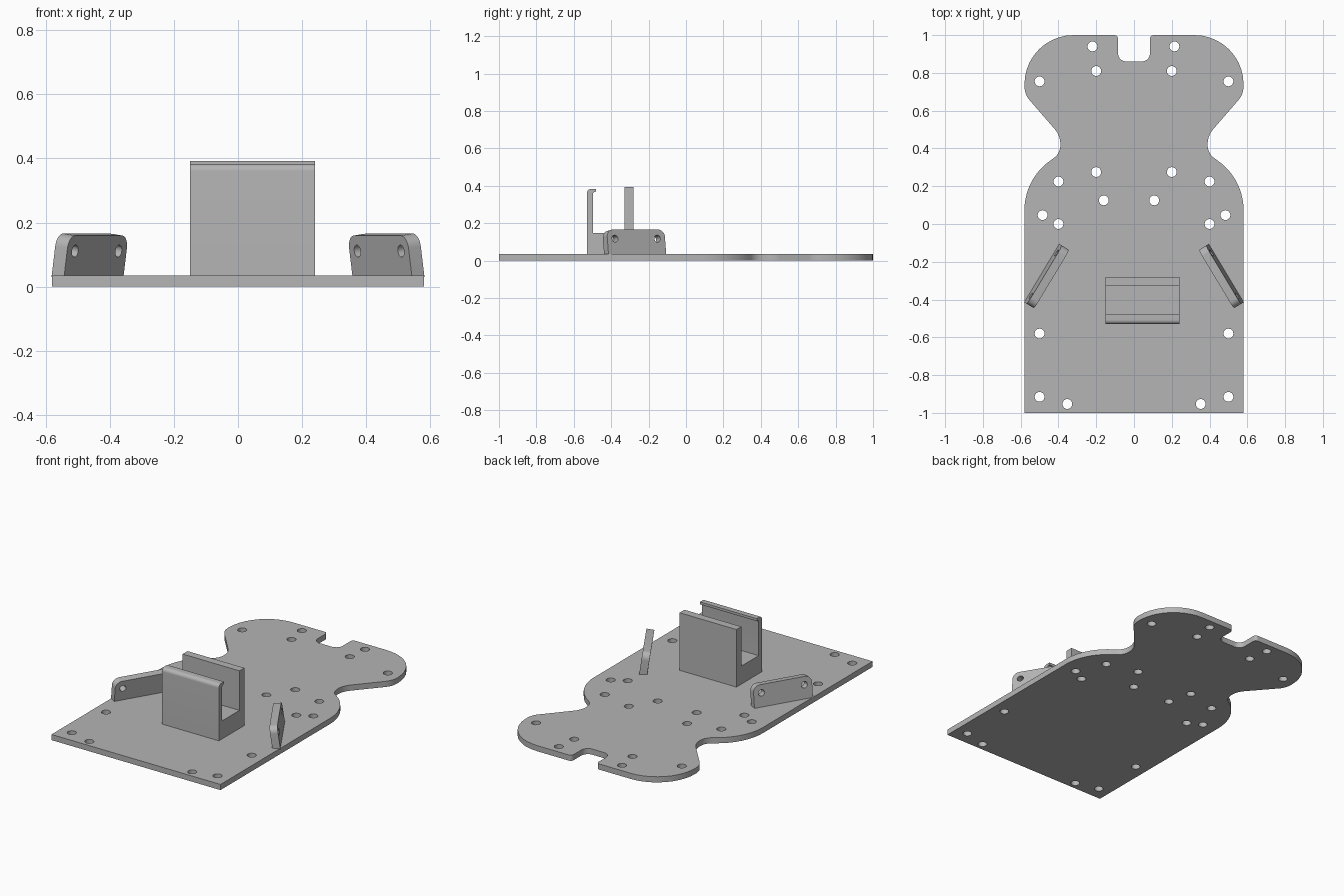
import bpy, bmesh, math
from mathutils import Matrix, Vector

old = bpy.data.objects.get("Cube")
if old:
    bpy.data.objects.remove(old, do_unlink=True)

grey = bpy.data.materials.new("plain_grey")
grey.use_nodes = True
colour = (0.46, 0.46, 0.46, 1)
grey.diffuse_color = colour
grey.node_tree.nodes["Principled BSDF"].inputs["Base Color"].default_value = colour


def rounded(corners, steps=10):
    """Closed outline from (x, y, radius) corners, each rounded by a tangent arc."""
    out = []
    for i, (x, y, r) in enumerate(corners):
        p = Vector((x, y))
        if r == 0:
            out.append(p)
            continue
        a = (Vector(corners[i - 1][:2]) - p).normalized()
        b = (Vector(corners[(i + 1) % len(corners)][:2]) - p).normalized()
        half = a.angle(b) / 2
        centre = p + (a + b).normalized() * (r / math.sin(half))
        start = p + a * (r / math.tan(half)) - centre
        end = p + b * (r / math.tan(half)) - centre
        a0 = math.atan2(start.y, start.x)
        turn = math.atan2(start.x * end.y - start.y * end.x, start.dot(end))
        for k in range(steps + 1):
            t = a0 + turn * k / steps
            out.append(centre + Vector((math.cos(t), math.sin(t))) * r)
    return out


def circle(x, y, r, sides=24):
    return [Vector((x + r * math.cos(math.tau * k / sides),
                    y + r * math.sin(math.tau * k / sides))) for k in range(sides)]


def slab(name, loops, thickness, matrix):
    """Extrude an outline with holes evenly about its plane, then place it."""
    curve = bpy.data.curves.new(name + "_outline", "CURVE")
    curve.dimensions = "2D"
    curve.fill_mode = "BOTH"
    curve.extrude = thickness / 2
    for loop in loops:
        spline = curve.splines.new("POLY")
        spline.points.add(len(loop) - 1)
        for point, co in zip(spline.points, loop):
            point.co = (co.x, co.y, 0, 1)
        spline.use_cyclic_u = True
    helper = bpy.data.objects.new(name + "_outline", curve)
    bpy.context.collection.objects.link(helper)
    graph = bpy.context.evaluated_depsgraph_get()
    mesh = bpy.data.meshes.new_from_object(helper.evaluated_get(graph))
    bpy.data.objects.remove(helper, do_unlink=True)
    mesh.transform(matrix)
    bm = bmesh.new()
    bm.from_mesh(mesh)
    bmesh.ops.remove_doubles(bm, verts=bm.verts, dist=0.00005)
    bmesh.ops.recalc_face_normals(bm, faces=bm.faces)
    bm.to_mesh(mesh)
    bm.free()
    mesh.name = name
    mesh.materials.clear()
    mesh.materials.append(grey)
    obj = bpy.data.objects.new(name, mesh)
    bpy.context.collection.objects.link(obj)
    bpy.ops.object.select_all(action="DESELECT")
    obj.select_set(True)
    bpy.context.view_layer.objects.active = obj
    bpy.ops.object.shade_smooth_by_angle()
    return obj


def frame(x_axis, y_axis, z_axis, origin):
    m = Matrix((x_axis, y_axis, z_axis)).transposed().to_4x4()
    m.translation = origin
    return m


X, Y, Z = Vector((1, 0, 0)), Vector((0, 1, 0)), Vector((0, 0, 1))
BASE = 0.035

# Base plate: waisted outline with a notch at the back and drilled holes
half = [(0.58, -1, 0), (0.58, 0.24, 0.32), (0.39, 0.373, 0.085),
        (0.39, 0.468, 0.12), (0.58, 0.687, 0.115), (0.58, 1, 0.26),
        (0.085, 1, 0.02), (0.085, 0.86, 0.045)]
outline = half + [(-x, y, r) for x, y, r in reversed(half)]
pairs = [(0.2, 0.81), (0.5, 0.755), (0.2, 0.275), (0.4, 0.225), (0.484, 0.047),
         (0.4, 0), (0.5, -0.58), (0.5, -0.915), (0.353, -0.953)]
holes = [(s * x, y) for x, y in pairs for s in (-1, 1)]
holes += [(-0.22, 0.94), (0.214, 0.94), (-0.16, 0.125), (0.107, 0.125)]
slab("base_plate", [rounded(outline)] + [circle(x, y, 0.026) for x, y in holes],
     BASE, frame(X, Y, Z, (0, 0, BASE / 2)))

# Channel holder: block with a tall back wall and a hooked front wall
profile = [(-0.53, BASE, 0), (-0.28, BASE, 0), (-0.28, 0.392, 0),
           (-0.328, 0.392, 0), (-0.328, 0.147, 0), (-0.498, 0.147, 0),
           (-0.498, 0.368, 0.014), (-0.48, 0.368, 0), (-0.48, 0.383, 0),
           (-0.53, 0.383, 0.022)]
slab("channel_holder", [rounded(profile)], 0.39, frame(Y, Z, X, (0.045, 0, 0)))

# Side brackets: angled plates that lean inward, each with two holes
tilt = math.radians(8)
tab = [(-0.18, -0.008, 0), (0.18, -0.008, 0), (0.18, 0.129, 0.04), (-0.18, 0.129, 0.04)]
for side, name in ((1, "left_bracket"), (-1, "right_bracket")):
    along = Vector((-side * 0.515, 0.857, 0)).normalized()
    inward = Vector((-side * 0.857, -0.515, 0)).normalized()
    up = Z * math.cos(tilt) + inward * math.sin(tilt)
    normal = inward * math.cos(tilt) - Z * math.sin(tilt)
    loops = [rounded(tab)] + [circle(s * 0.132, 0.08, 0.019) for s in (-1, 1)]
    slab(name, loops, 0.045, frame(along, up, normal, (side * 0.469, -0.272, BASE)))
